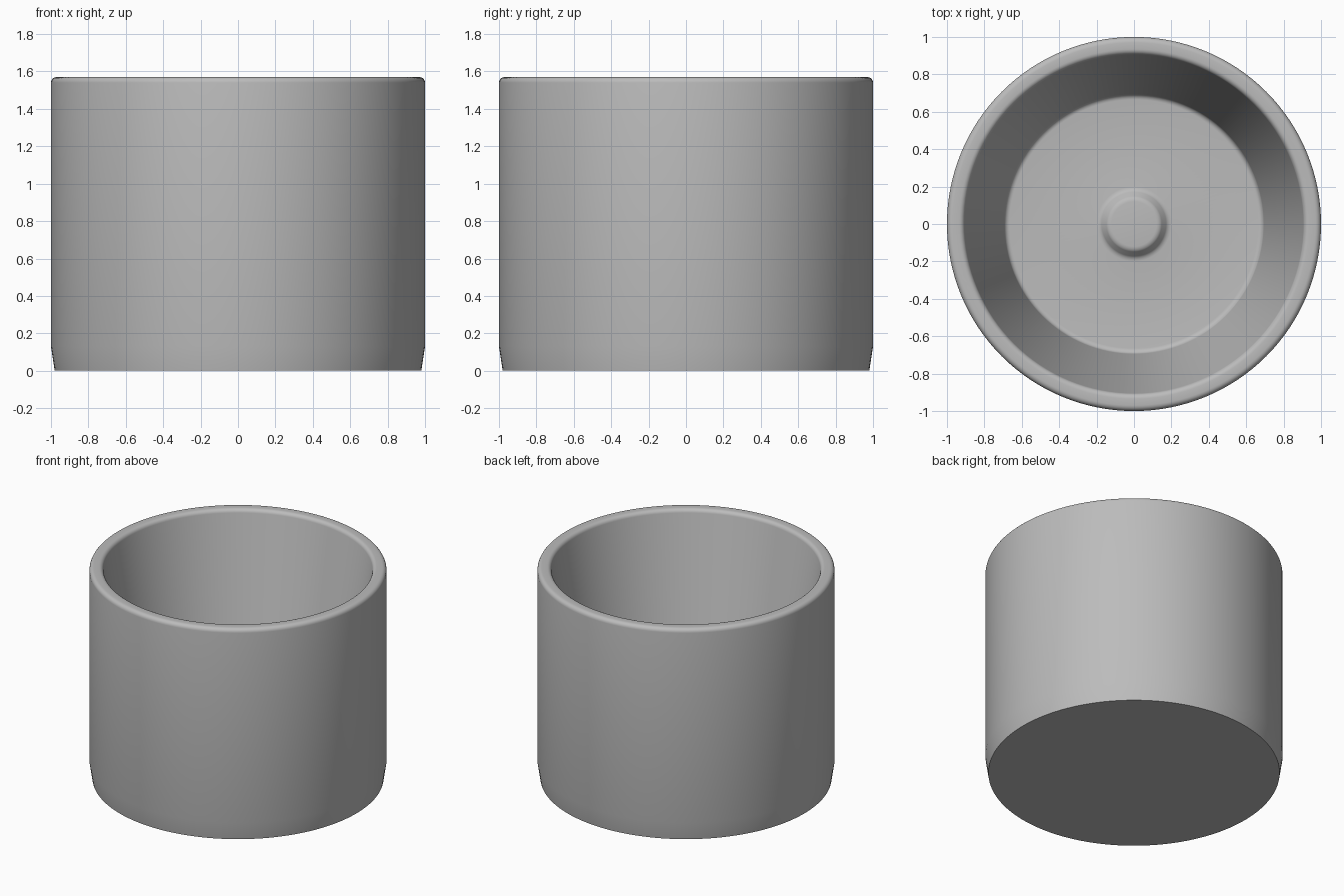
import bpy, bmesh, math

if "Cube" in bpy.data.objects:
    bpy.data.objects.remove(bpy.data.objects["Cube"])

SEGMENTS = 128


def arc(cx, cz, r, a0, a1, n=5):
    """Points along a fillet, angles in degrees."""
    steps = [math.radians(a0 + (a1 - a0) * i / n) for i in range(n + 1)]
    return [(cx + r * math.cos(a), cz + r * math.sin(a)) for a in steps]


def lathe(name, profile, material):
    """Revolve an (r, z) profile that starts and ends on the z axis."""
    bm = bmesh.new()
    verts = [bm.verts.new((r, 0, z)) for r, z in profile]
    edges = [bm.edges.new(pair) for pair in zip(verts, verts[1:])]
    bmesh.ops.spin(bm, geom=verts + edges, cent=(0, 0, 0), axis=(0, 0, 1),
                   angle=math.tau, steps=SEGMENTS, use_duplicate=False)
    bmesh.ops.remove_doubles(bm, verts=bm.verts, dist=1e-5)
    bmesh.ops.recalc_face_normals(bm, faces=bm.faces)
    mesh = bpy.data.meshes.new(name)
    bm.to_mesh(mesh)
    bm.free()
    mesh.materials.append(material)
    obj = bpy.data.objects.new(name, mesh)
    bpy.context.collection.objects.link(obj)
    bpy.context.view_layer.objects.active = obj
    obj.select_set(True)
    bpy.ops.object.shade_smooth_by_angle(angle=math.radians(30))
    return obj


grey = bpy.data.materials.new("grey")
grey.diffuse_color = (0.5, 0.5, 0.5, 1)
grey.use_nodes = True
grey.node_tree.nodes["Principled BSDF"].inputs["Base Color"].default_value = grey.diffuse_color

TOP, FLOOR = 1.57, 0.2
profile = [(0, 0), (0.98, 0), (1.0, 0.13)]             # base and tapered foot
profile += arc(0.97, TOP - 0.03, 0.03, 0, 90)          # outer rim fillet
profile += arc(0.935, TOP - 0.03, 0.03, 90, 171)       # inner rim fillet
profile += arc(0.665, FLOOR + 0.03, 0.03, -9, -90)     # drafted wall to floor
profile += arc(0.20, FLOOR + 0.04, 0.04, 270, 225, 3)  # foot of centre boss
profile += arc(0.12, FLOOR + 0.02, 0.04, 45, 90, 3)    # top of centre boss
profile += [(0, FLOOR + 0.06)]
lathe("cup", profile, grey)
